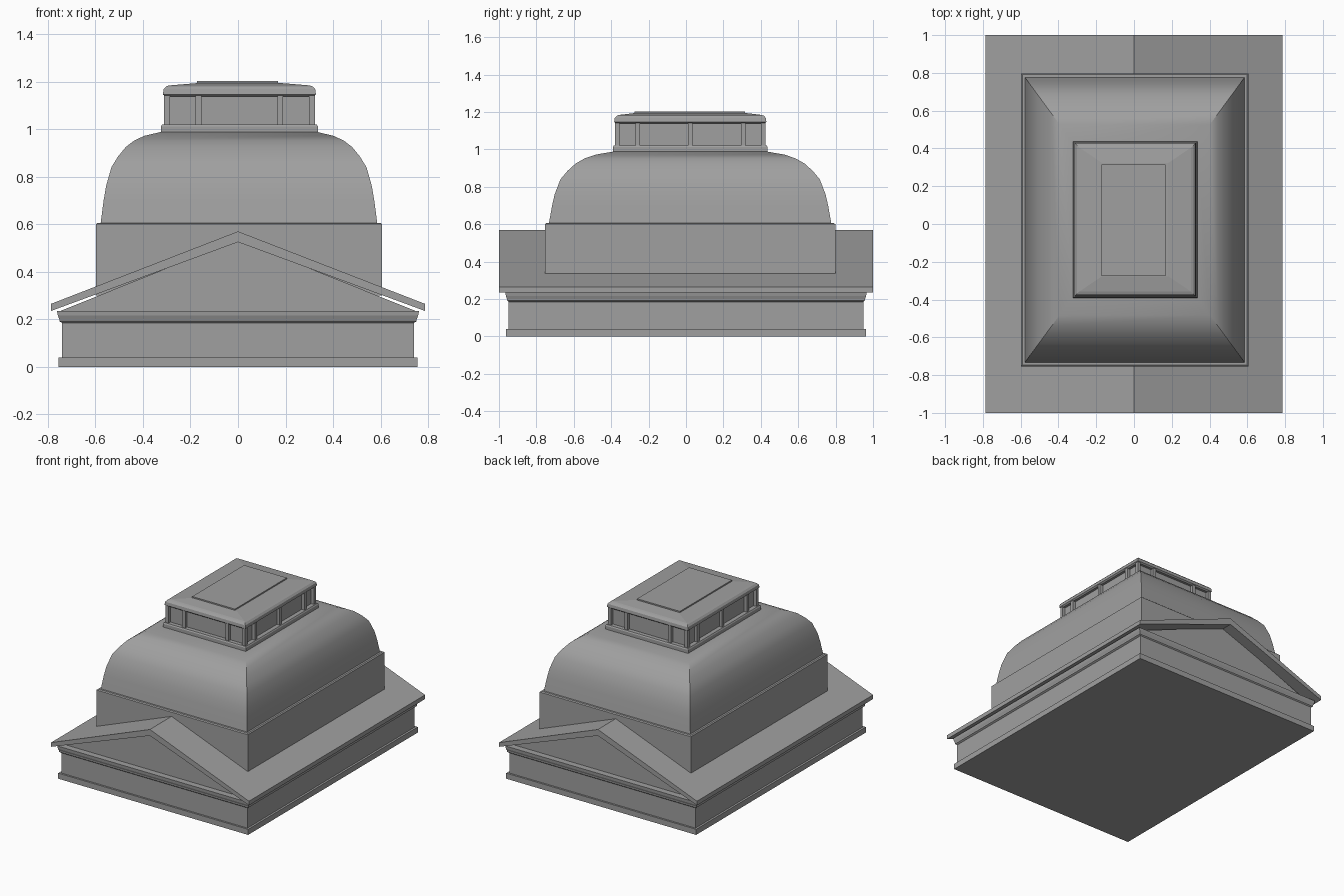
import bpy
import math

old = bpy.data.objects.get("Cube")
if old:
    bpy.data.objects.remove(old, do_unlink=True)

stone = bpy.data.materials.new("stone grey")
stone.use_nodes = True
GREY = (0.35, 0.35, 0.35, 1)
stone.diffuse_color = GREY
stone.node_tree.nodes["Principled BSDF"].inputs["Base Color"].default_value = GREY


def make(name, verts, faces, smooth=0):
    mesh = bpy.data.meshes.new(name)
    mesh.from_pydata(verts, [], faces)
    mesh.materials.append(stone)
    obj = bpy.data.objects.new(name, mesh)
    bpy.context.collection.objects.link(obj)
    if smooth:
        bpy.ops.object.select_all(action='DESELECT')
        obj.select_set(True)
        bpy.context.view_layer.objects.active = obj
        bpy.ops.object.shade_smooth_by_angle(angle=math.radians(smooth))
    return obj


def stack(name, rings, cx=0.0, cy=0.0, smooth=0):
    """Closed stack of rectangles, each (half width, half depth, height)."""
    verts = [(cx + sx * hx, cy + sy * hy, z) for hx, hy, z in rings
             for sx, sy in ((-1, -1), (1, -1), (1, 1), (-1, 1))]
    faces = [(3, 2, 1, 0)]
    for r in range(0, 4 * (len(rings) - 1), 4):
        for i in range(4):
            j = (i + 1) % 4
            faces.append((r + i, r + j, r + 4 + j, r + 4 + i))
    n = len(verts)
    faces.append((n - 4, n - 3, n - 2, n - 1))
    return make(name, verts, faces, smooth)


def prism(name, outline, half_depth):
    """Extrude a front outline (x, z) along y."""
    n = len(outline)
    verts = [(x, y, z) for y in (-half_depth, half_depth) for x, z in outline]
    faces = [tuple(range(n)), tuple(reversed(range(n, 2 * n)))]
    for i in range(n):
        j = (i + 1) % n
        faces.append((j, i, n + i, n + j))
    return make(name, verts, faces)


# Lower storey: plinth, wall and cornice
stack("base_plinth", [(0.755, 0.963, 0), (0.755, 0.963, 0.04)])
stack("base_wall", [(0.74, 0.95, 0.04), (0.74, 0.95, 0.19)])
stack("base_cornice", [(0.74, 0.95, 0.185), (0.752, 0.957, 0.192), (0.752, 0.957, 0.2),
                       (0.758, 0.963, 0.215), (0.762, 0.965, 0.235)])

# Gabled roof with recessed pediments at both ends
prism("gable_roof", [(-0.787, 0.235), (0, 0.525), (0.787, 0.235),
                     (0.787, 0.265), (0, 0.57), (-0.787, 0.265)], 1.0)
prism("pediment_panels", [(-0.76, 0.23), (0.76, 0.23), (0, 0.535)], 0.92)

# Square tower block through the roof
CX, CY = 0.004, 0.022
stack("tower_block", [(0.602, 0.776, 0.3), (0.602, 0.776, 0.6),
                      (0.595, 0.769, 0.606)], CX, CY)

# Four-sided domed roof: inset fraction against height
curve = [(0, 0.604), (0.05, 0.7), (0.09, 0.76), (0.18, 0.84), (0.29, 0.885),
         (0.42, 0.925), (0.56, 0.952), (0.73, 0.972), (1, 0.988)]
stack("dome", [(0.582 - 0.252 * f, 0.755 - 0.343 * f, z) for f, z in curve],
      CX, CY, smooth=30)

# Lantern: sill, recessed core and cap
LX, LY = 0.006, 0.023
stack("lantern_sill", [(0.33, 0.414, 0.984), (0.33, 0.414, 1.012),
                       (0.325, 0.409, 1.02)], LX, LY)
stack("lantern_core", [(0.295, 0.38, 1.015), (0.295, 0.38, 1.145)], LX, LY)
stack("lantern_cap", [(0.312, 0.397, 1.138), (0.322, 0.407, 1.146), (0.319, 0.404, 1.168),
                      (0.308, 0.393, 1.18), (0.296, 0.381, 1.184),
                      (0.175, 0.3, 1.194)], LX, LY)
stack("lantern_top_plate", [(0.17, 0.295, 1.188), (0.17, 0.295, 1.203)], -0.002, 0.02)

# Lantern posts at the corners and along each side
posts = [(sx * 0.305, sy * 0.39) for sx in (-1, 1) for sy in (-1, 1)]
posts += [(sx * 0.172, sy * 0.39) for sx in (-1, 1) for sy in (-1, 1)]
posts += [(sx * 0.305, y) for sx in (-1, 1) for y in (-0.282, 0, 0.282)]
for i, (x, y) in enumerate(posts):
    stack(f"lantern_post_{i + 1}", [(0.012, 0.012, 1.015), (0.012, 0.012, 1.142)],
          LX + x, LY + y)
